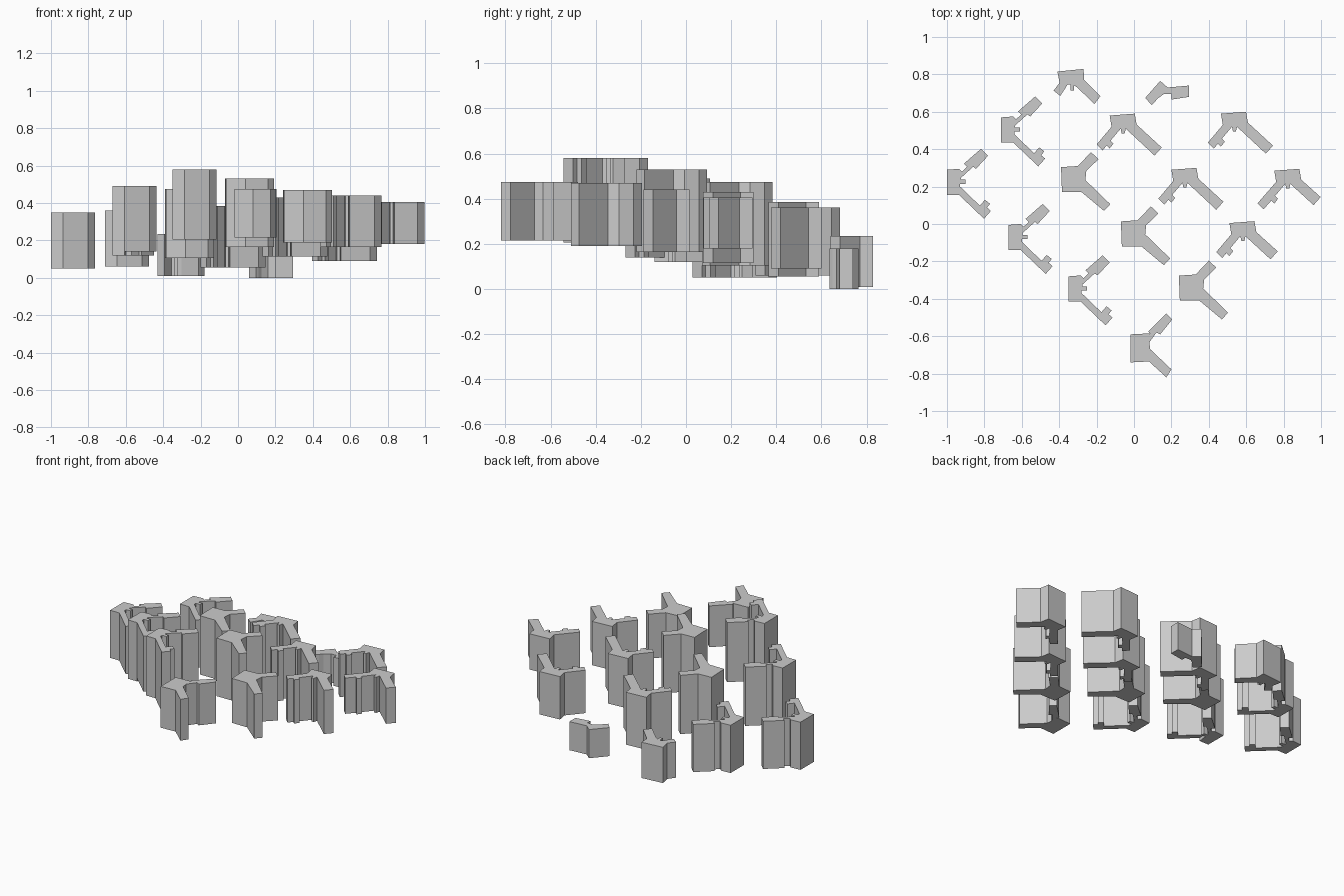
import bpy
import bmesh

cube = bpy.data.objects.get("Cube")
if cube:
    bpy.data.objects.remove(cube, do_unlink=True)

grey = bpy.data.materials.new("light_grey")
grey.use_nodes = True
grey.diffuse_color = (0.6, 0.6, 0.6, 1)
grey.node_tree.nodes["Principled BSDF"].inputs["Base Color"].default_value = (0.6, 0.6, 0.6, 1)


def tower(name, outline, x, y, bottom, top):
    """Flat-roofed block: an outline in hundredths of a unit, extruded upwards."""
    mesh = bpy.data.meshes.new(name)
    bm = bmesh.new()
    ring = [bm.verts.new((x + px / 100, y + py / 100, bottom)) for px, py in outline]
    base = bm.faces.new(ring)
    lifted = bmesh.ops.extrude_face_region(bm, geom=[base], use_keep_orig=True)["geom"]
    for item in lifted:
        if isinstance(item, bmesh.types.BMVert):
            item.co.z = top
    bmesh.ops.recalc_face_normals(bm, faces=bm.faces[:])
    bm.to_mesh(mesh)
    bm.free()
    mesh.materials.append(grey)
    block = bpy.data.objects.new(name, mesh)
    bpy.context.collection.objects.link(block)
    return block


# Plain block with two wings opening to the left
plain = [(-6, 6.4), (3, 7), (10, 14.4), (14, 10.7), (7.5, 4.3), (7, -.5),
         (20.3, -13.4), (17, -17), (5, -7), (-5.5, -7)]

# Same layout with stair cores and balconies; upper wing, then lower wing
upper_wing = [(0, 0), (6.4, .5), (8, -1), (10.7, 1.6), (9, 3.2), (18.2, 11.2),
              (22, 7.5), (15.5, .5), (14, 1.6), (7.5, -4.3), (7.5, -5.3),
              (10, -5.3), (10, -7.5), (7, -7.5), (7, -9)]
lower_wing = [(17.6, -19.2), (20.3, -16), (23, -18.2), (21.4, -20.3),
              (23.5, -22), (19.8, -26.2)]
core_end = [(6.4, -13.4), (0, -13.4)]
notched = upper_wing + lower_wing + core_end


def arch(right=0, left=0):
    """Block with two wings opening to the front; arguments lengthen the wings."""
    return [(0, 0), (13.4, 1), (14.4, -4.8), (27.8 + right, -17.1 - right),
            (24 + right, -21.4 - right), (10.7, -9), (8.6, -7), (8, -9.6),
            (6.4, -9.6), (5.9, -7), (.5, -13.4), (2, -15), (0, -17.6), (-1.6, -16),
            (-3.8 - left, -18.7 - left), (-7 - left, -15.5 - left), (1, -6)]


# Odd blocks at the corners of the estate
short_arch = [(0, 0), (14, 1.4), (14.4, -4.5), (23, -13.2), (19.8, -17.4), (10.7, -8.5),
              (9, -7.5), (9, -10), (7, -10), (7, -7), (5.5, -7), (1.6, -13),
              (-2, -10.2), (1.2, -6)]
small = [(-9, -2.6), (-1, 6.5), (3, 3), (14.4, 4), (14.4, -2), (5, -3.5), (5, -.5),
         (1, -.5), (-2.5, -3), (-4, -5), (-5.5, -6.4)]
front = [(0, 0), (10, .5), (11, -.5), (9.6, 1.6), (19.3, 11.2), (22.5, 8), (16, 0),
         (14, 1), (10.2, -4.3), (10.7, -8), (22, -18.7), (19.3, -23), (10, -14.5), (0, -15)]

# Plain blocks
tower("plain_block_back", plain, -.33, .24, .105, .475)
tower("plain_block_middle", plain, -.01, -.05, .165, .53)
tower("plain_block_front", plain, .30, -.34, .19, .47)

# Notched blocks
tower("notched_block_back", notched, -.71, .57, .06, .36)
tower("notched_block_right", notched, -1, .29, .05, .35)
tower("notched_block_middle", notched, -.67, -.005, .14, .49)
tower("notched_block_middle_plinth", upper_wing + core_end, -.67, -.005, .12, .14)
tower("notched_block_front", notched, -.35, -.28, .205, .58)

# Arched blocks
tower("arched_block_back", arch(), -.13, .58, .055, .385)
tower("arched_block_back_left", arch(), .465, .59, .09, .36)
tower("arched_block_middle", arch(), .20, .29, .115, .43)
tower("arched_block_left", arch(-3, 2), .75, .285, .18, .405)
tower("arched_block_front", arch(-2), .51, .005, .165, .44)

# Corner blocks
tower("short_arched_block", short_arch, -.41, .815, .01, .235)
tower("small_block", small, .15, .70, 0, .18)
tower("front_block", front, -.02, -.59, .215, .475)
